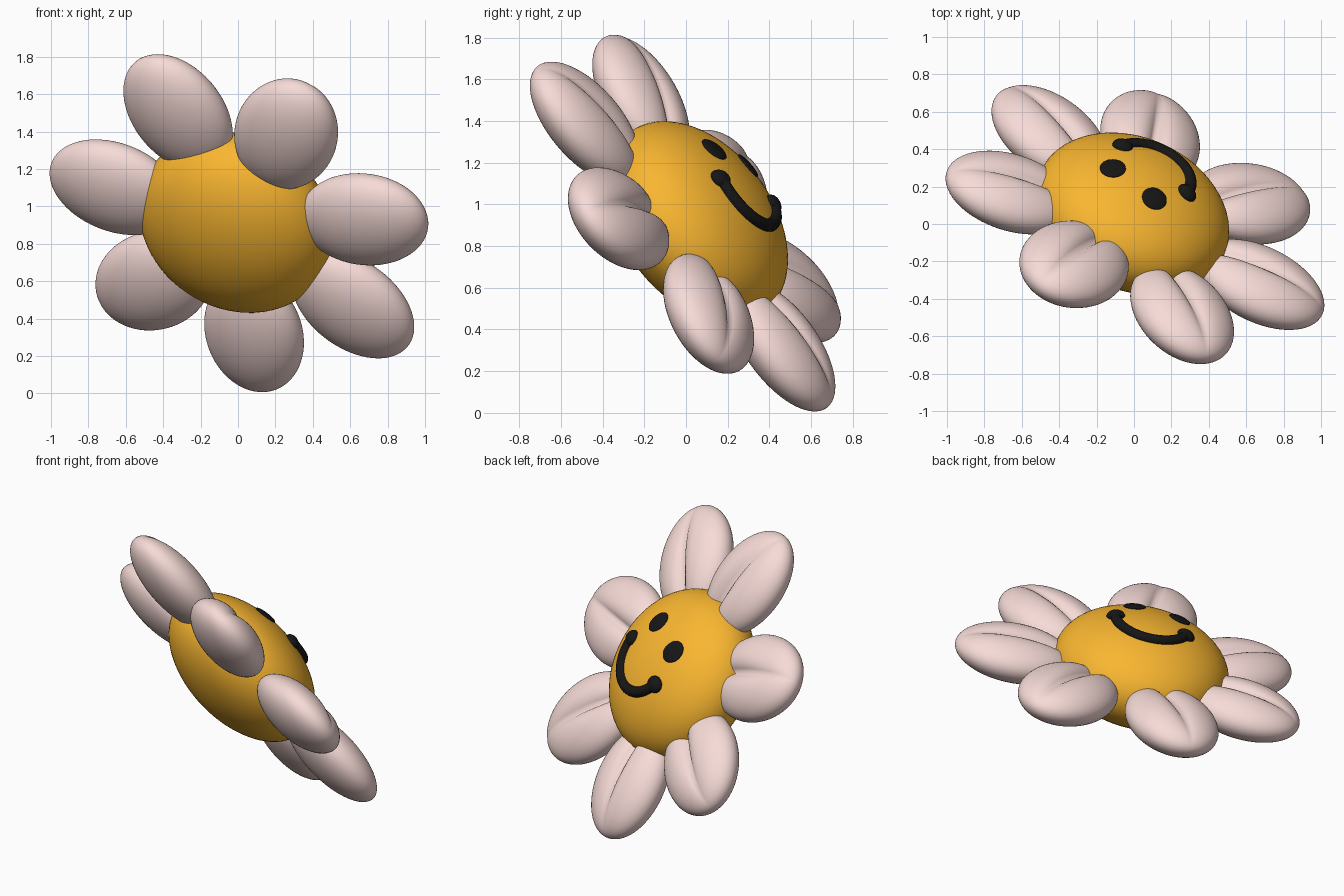
import bpy, bmesh, math
from mathutils import Matrix, Vector

if "Cube" in bpy.data.objects:
    bpy.data.objects.remove(bpy.data.objects["Cube"])

# Flower frame: face-right, face-up and facing direction
N = Vector((.349, .751, .560)).normalized()
V = Vector((-.524, -.339, .780))
V = (V - N * V.dot(N)).normalized()
R = V.cross(N)


def frame(origin):
    m = Matrix((R, V, N)).transposed().to_4x4()
    m.translation = origin
    return m


HEAD = frame((-.01, .055, .915))
RING = frame((.03, .02, .905))
HEAD_R, HEAD_T = .54, .33


def material(name, col):
    m = bpy.data.materials.new(name)
    m.diffuse_color = (*col, 1)
    m.use_nodes = True
    m.node_tree.nodes["Principled BSDF"].inputs["Base Color"].default_value = m.diffuse_color
    return m


yellow = material("yellow", (.95, .47, .03))
pink = material("pale_pink", (.93, .71, .68))
black = material("black", (.008, .008, .008))


def ball(name, mat, matrix, shape, seg=32, rings=20):
    """Smooth sphere whose points are remapped by shape(co), then placed by matrix."""
    bm = bmesh.new()
    bmesh.ops.create_uvsphere(bm, u_segments=seg, v_segments=rings, radius=1)
    for v in bm.verts:
        v.co = matrix @ shape(v.co)
    bmesh.ops.recalc_face_normals(bm, faces=bm.faces)
    for f in bm.faces:
        f.smooth = True
    me = bpy.data.meshes.new(name)
    bm.to_mesh(me)
    bm.free()
    me.materials.append(mat)
    ob = bpy.data.objects.new(name, me)
    bpy.context.collection.objects.link(ob)
    return ob


def on_head(x, y, lift=0):
    """Point on the domed face, in head coordinates."""
    return Vector((x, y, HEAD_T * math.sqrt(1 - (x * x + y * y) / HEAD_R ** 2) + lift))


def surface_matrix(x, y):
    """Frame sitting on the dome with z along its normal."""
    p = on_head(x, y)
    nrm = Vector((p.x / HEAD_R ** 2, p.y / HEAD_R ** 2, p.z / HEAD_T ** 2)).normalized()
    tx = Vector((0, 1, 0)).cross(nrm).normalized()
    m = Matrix((tx, nrm.cross(tx), nrm)).transposed().to_4x4()
    m.translation = p
    return HEAD @ m


# Domed centre
ball("flower_centre", yellow, HEAD,
     lambda c: Vector((c.x * HEAD_R, c.y * HEAD_R, c.z * HEAD_T)), 64, 40)


# Petals: flattened ellipsoids with a crease along the face side
def petal_shape(c):
    radial, side, height = c.z * .37, c.y * .278, c.x * .155
    if height > 0:
        height *= 1 - (.4 - .32 * c.z) * math.exp(-abs(side) / .045)
    return Vector((.73 + radial, side, height))


# Each petal: angle round the ring and slight lift off its plane
PETALS = [(92, .035), (144.2, -.025), (196, -.018), (247, .03),
          (300, .023), (349, .008), (39.5, -.018)]
for i, (angle, lift) in enumerate(PETALS):
    place = Matrix.Translation((0, 0, lift)) @ Matrix.Rotation(math.radians(angle), 4, 'Z')
    ball(f"petal_{i + 1}", pink, RING @ place, petal_shape, 72, 36)

# Eyes and the round ends of the smile
for side, label in ((-1, "left"), (1, "right")):
    ball(f"{label}_eye", black, surface_matrix(side * .143, .183),
         lambda c: Vector((c.x * .068, c.y * .073, c.z * .015)))
    ball(f"{label}_smile_end", black, surface_matrix(side * .222, -.03),
         lambda c: Vector((c.x * .056, c.y * .05, c.z * .037)))

# Smile: tube following the dome
cu = bpy.data.curves.new("smile", 'CURVE')
cu.dimensions = '3D'
cu.bevel_depth = .033
cu.bevel_resolution = 5
cu.use_fill_caps = True
sp = cu.splines.new('POLY')
STEPS = 32
sp.points.add(STEPS)
for i, p in enumerate(sp.points):
    a = math.radians(190 + 160 * i / STEPS)
    p.co = (*(HEAD @ on_head(.224 * math.cos(a), .01 + .232 * math.sin(a))), 1)
sp.use_smooth = True
cu.materials.append(black)
bpy.context.collection.objects.link(bpy.data.objects.new("smile", cu))
